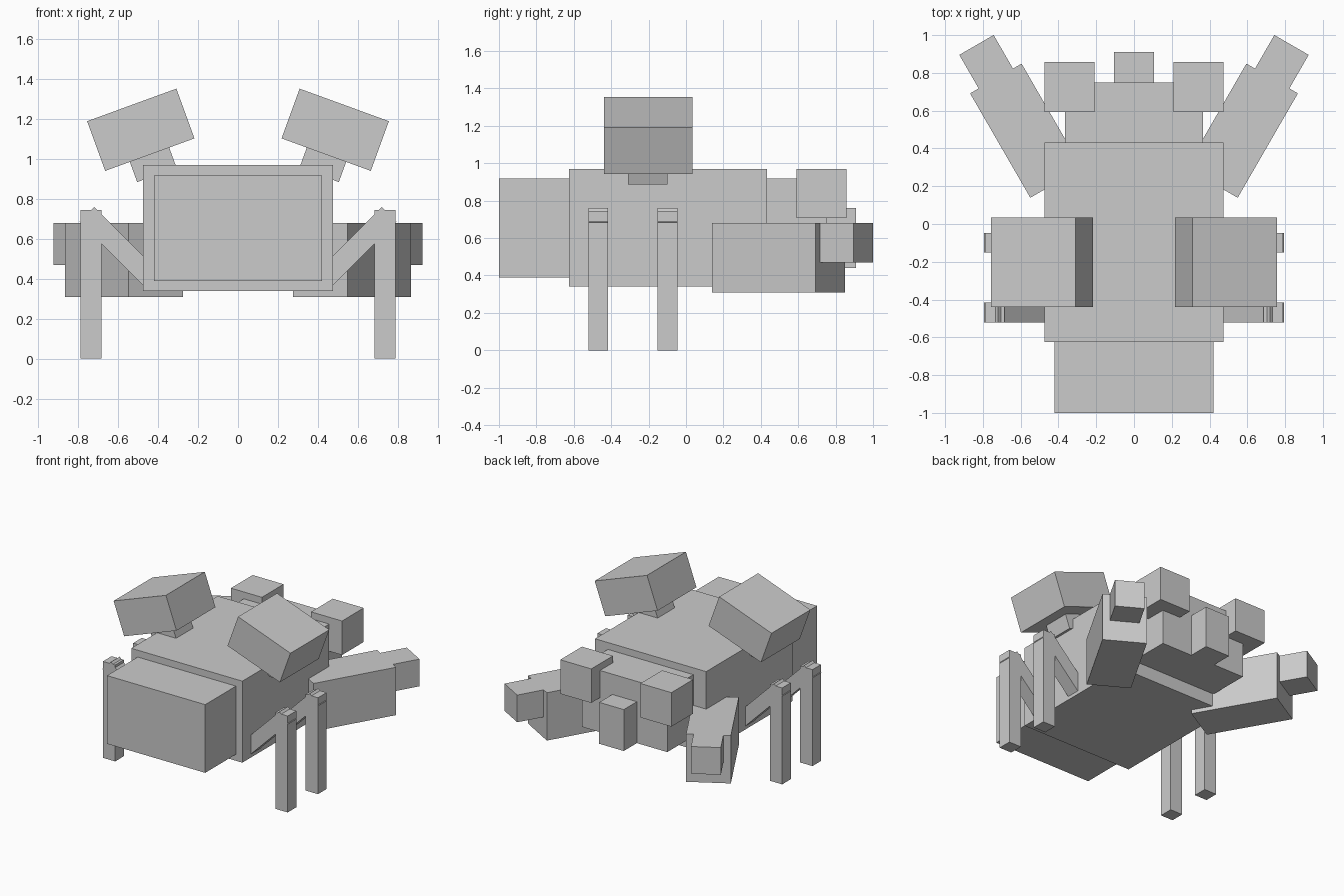
import bpy, bmesh
from math import radians, sin, cos
from mathutils import Matrix, Vector

if "Cube" in bpy.data.objects:
    bpy.data.objects.remove(bpy.data.objects["Cube"])


def box(name, center, size, axis='Z', angle=0, mirror=False):
    """Box with its rotation baked in, optionally mirrored across x = 0."""
    bm = bmesh.new()
    m = (Matrix.Translation(center) @ Matrix.Rotation(radians(angle), 4, axis)
         @ Matrix.Diagonal((*size, 1)))
    bmesh.ops.create_cube(bm, size=1, matrix=m)
    me = bpy.data.meshes.new(name)
    bm.to_mesh(me)
    bm.free()
    ob = bpy.data.objects.new(name, me)
    bpy.context.collection.objects.link(ob)
    if mirror:
        mod = ob.modifiers.new("mirror", 'MIRROR')
        mod.use_mirror_merge = False
    return ob


def span(name, x, y, z, mirror=False):
    """Axis-aligned box from its ranges."""
    r = (x, y, z)
    return box(name, [(a + b) / 2 for a, b in r], [b - a for a, b in r], mirror=mirror)


# body, front block, head and snout
span("body", (-.475, .475), (-.625, .432), (.34, .97))
span("front_block", (-.42, .42), (-1, -.6), (.39, .917))
span("head", (-.365, .365), (.41, .75), (.44, .917))
span("snout", (-.105, .105), (.73, .91), (.44, .76))
span("eye", (.21, .475), (.592, .857), (.707, .97), mirror=True)

# legs: upright post plus a diagonal strut into the body
for label, y in (("front", -.469), ("rear", -.099)):
    span(label + "_leg", (.685, .79), (y - .0525, y + .0525), (0, .745), mirror=True)
    box(label + "_leg_strut", (.594, y, .56), (.46, .105, .105), 'Y', -45, mirror=True)

# arms splayed 30 degrees outward, each with a narrower tip
out = Vector((sin(radians(30)), cos(radians(30)), 0))
arm = Vector((.572, .494, .495))
box("arm", arm, (.315, .638, .37), 'Z', -30, mirror=True)
tip = arm + out * .409
tip.z = .575
box("arm_tip", tip, (.21, .23, .21), 'Z', -30, mirror=True)

# tilted pods on short mounts above the body
up = Vector((sin(radians(20)), 0, cos(radians(20))))
box("pod", (.487, -.202, 1.147), (.476, .475, .265), 'Y', 20, mirror=True)
box("pod_mount", Vector((.4065, -.205, .921)) + up * .065, (.21, .21, .13), 'Y', 20, mirror=True)
